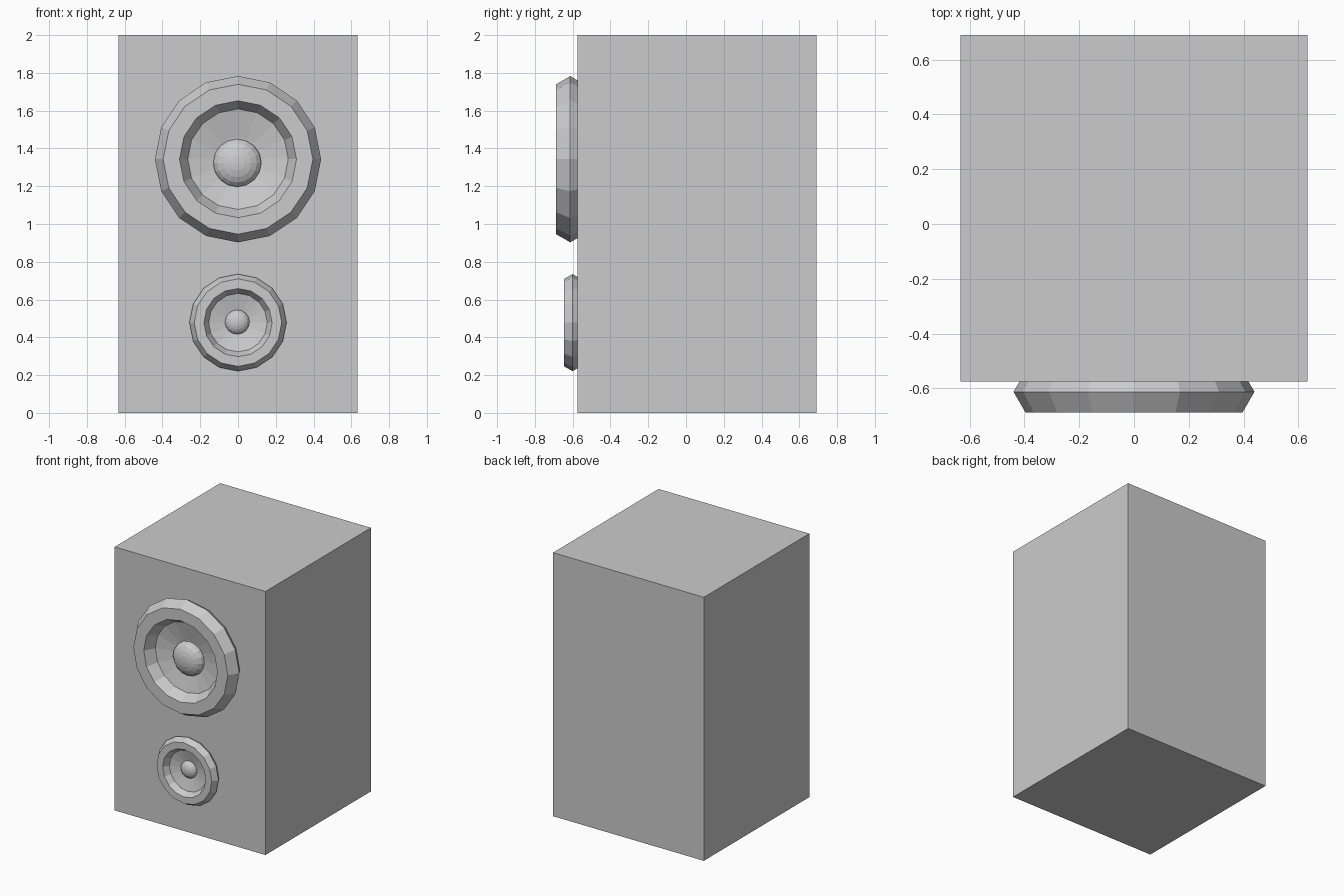
import bpy, bmesh
from math import pi, cos, sin

if "Cube" in bpy.data.objects:
    bpy.data.objects.remove(bpy.data.objects["Cube"])

FRONT = -0.575          # front face of the cabinet
SIDES = 16


def finish(name, bm):
    bmesh.ops.recalc_face_normals(bm, faces=bm.faces)
    mesh = bpy.data.meshes.new(name)
    bm.to_mesh(mesh)
    bm.free()
    ob = bpy.data.objects.new(name, mesh)
    bpy.context.collection.objects.link(ob)
    return ob


def driver(name, z, major, minor, y_ring, dome_z, dome_r, dome_depth):
    # Surround: low-poly torus with a hexagonal section
    bpy.ops.mesh.primitive_torus_add(
        major_segments=SIDES, minor_segments=6,
        major_radius=major, minor_radius=minor,
        location=(0, y_ring, z), rotation=(pi / 2, 0, 0))
    bpy.context.object.name = name + "_surround"

    # Shallow cone sloping from the surround down to the dome
    bm = bmesh.new()
    rings = []
    for r, y in ((major - minor, y_ring), (dome_r * 0.9, FRONT - 0.002)):
        rings.append([bm.verts.new((r * cos(2 * pi * i / SIDES), y,
                                    z + r * sin(2 * pi * i / SIDES)))
                      for i in range(SIDES)])
    for i in range(SIDES):
        j = (i + 1) % SIDES
        bm.faces.new((rings[0][i], rings[1][i], rings[1][j], rings[0][j]))
    cone = finish(name + "_cone", bm)
    # Keep the open cone facing the listener
    if cone.data.polygons[0].normal.y > 0:
        cone.data.flip_normals()

    # Dust cap: flattened sphere with its pole facing forward
    bpy.ops.mesh.primitive_uv_sphere_add(
        segments=SIDES, ring_count=10, radius=1,
        location=(-0.004, FRONT - 0.004, dome_z), rotation=(pi / 2, 0, 0))
    dome = bpy.context.object
    dome.name = name + "_dust_cap"
    dome.scale = (dome_r, dome_r, dome_depth)


# Cabinet
bm = bmesh.new()
bmesh.ops.create_cube(bm, size=1)
cabinet = finish("cabinet", bm)
cabinet.scale = (1.266, 1.265, 2)
cabinet.location = (0, 0.0575, 1)

# Large and small speaker drivers
driver("large_driver", 1.343, 0.353, 0.087, -0.613, 1.323, 0.128, 0.068)
driver("small_driver", 0.478, 0.206, 0.051, -0.601, 0.481, 0.065, 0.04)
